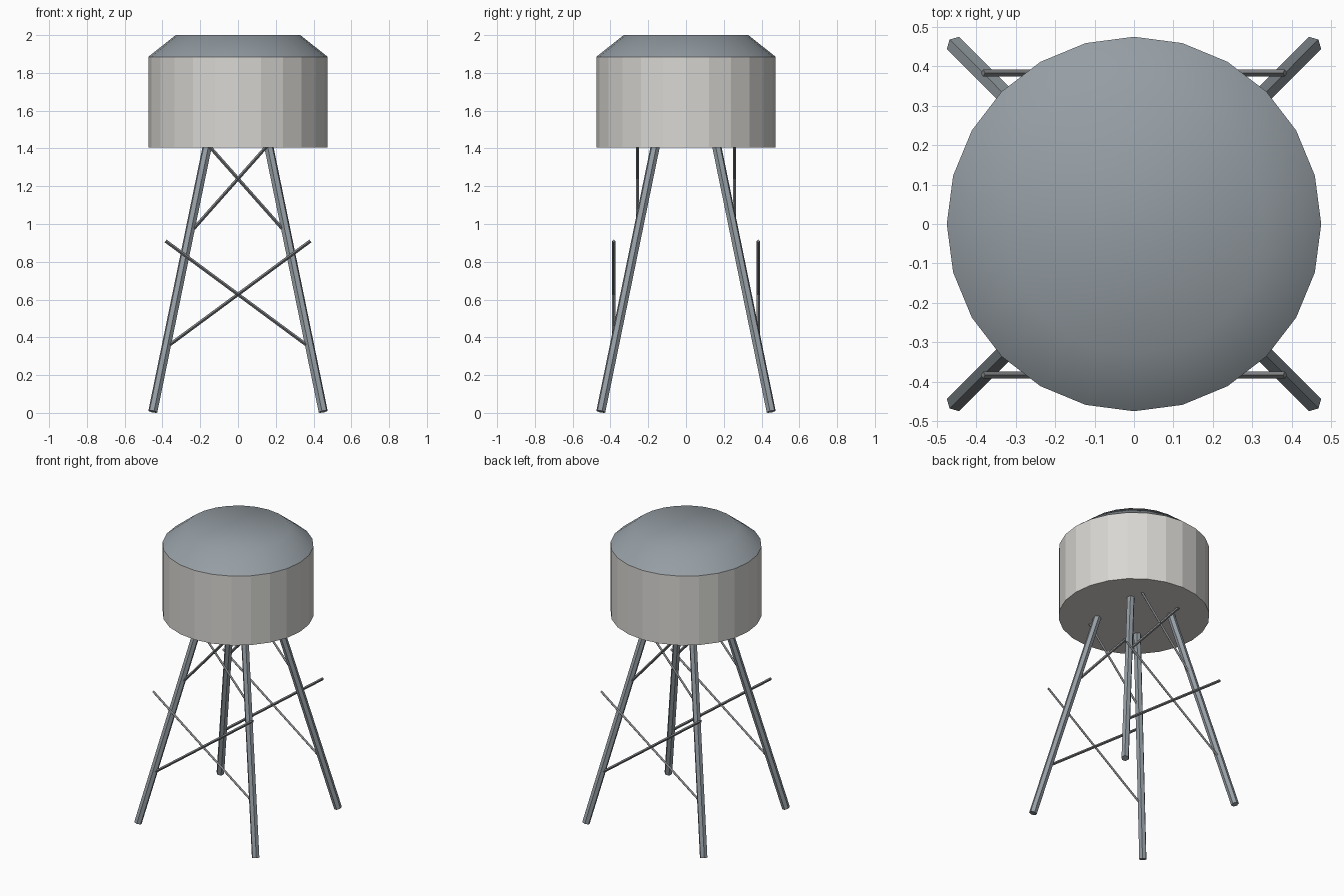
import bpy
from mathutils import Vector

if "Cube" in bpy.data.objects:
    bpy.data.objects.remove(bpy.data.objects["Cube"])


def material(name, rgb):
    m = bpy.data.materials.new(name)
    m.diffuse_color = (*rgb, 1)
    m.use_nodes = True
    m.node_tree.nodes["Principled BSDF"].inputs["Base Color"].default_value = m.diffuse_color
    return m


tank_paint = material("tank_paint", (0.69, 0.68, 0.65))
steel = material("steel", (0.30, 0.34, 0.37))
dark_steel = material("dark_steel", (0.22, 0.23, 0.24))


def frustum(name, sides, r1, r2, z1, z2, mat):
    bpy.ops.mesh.primitive_cone_add(vertices=sides, radius1=r1, radius2=r2,
                                    depth=z2 - z1, location=(0, 0, (z1 + z2) / 2))
    ob = bpy.context.object
    ob.name = name
    ob.data.materials.append(mat)
    return ob


def rod(name, a, b, radius, sides, mat):
    a, b = Vector(a), Vector(b)
    bpy.ops.mesh.primitive_cylinder_add(vertices=sides, radius=radius,
                                        depth=(b - a).length, location=(a + b) / 2)
    ob = bpy.context.object
    ob.name = name
    ob.rotation_euler = (b - a).to_track_quat('Z', 'Y').to_euler()
    ob.data.materials.append(mat)


# Tank body and softly shaded flat-topped roof
frustum("tank", 24, 0.475, 0.475, 1.405, 1.885, tank_paint)
roof = frustum("tank_roof", 24, 0.475, 0.33, 1.885, 2.0, steel)
for face in roof.data.polygons:
    face.use_smooth = face.normal.z > -0.5
for edge in roof.data.edges:
    if all(roof.data.vertices[v].co.z < 0 for v in edge.vertices):
        edge.use_edge_sharp = True

# Splayed legs
for sx, side in ((-1, "left"), (1, "right")):
    for sy, end in ((-1, "front"), (1, "back")):
        rod(f"{end}_{side}_leg", (sx * 0.451, sy * 0.451, 0.007),
            (sx * 0.163, sy * 0.163, 1.41), 0.025, 6, steel)

# Crossed braces on the front and back: half width, low z, high z
for level, w, z1, z2 in (("lower", 0.383, 0.345, 0.91), ("upper", 0.257, 0.95, 1.53)):
    for sy, end in ((-1, "front"), (1, "back")):
        for sx, side in ((-1, "left"), (1, "right")):
            rod(f"{end}_{level}_brace_{side}", (sx * w, sy * w, z1),
                (-sx * w, sy * w, z2), 0.009, 4, dark_steel)
